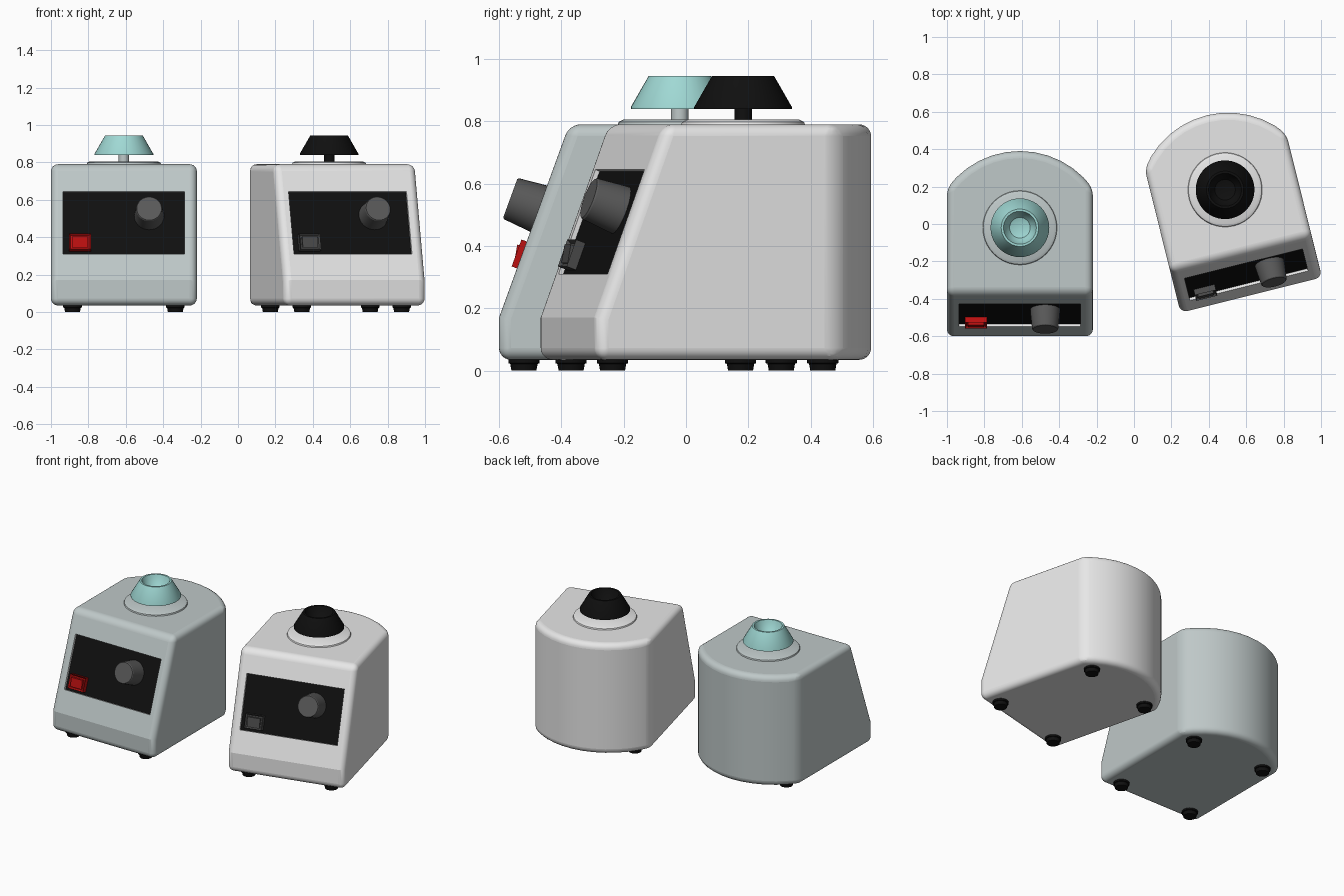
import bpy, bmesh, math
from mathutils import Matrix, Vector

old = bpy.data.objects.get("Cube")
if old:
    bpy.data.objects.remove(old)


def material(name, rgb):
    m = bpy.data.materials.new(name)
    m.use_nodes = True
    m.diffuse_color = (*rgb, 1)
    m.node_tree.nodes["Principled BSDF"].inputs["Base Color"].default_value = (*rgb, 1)
    return m


GREY = material("blue grey shell", (.52, .58, .58))
WHITE = material("off white shell", (.8, .8, .8))
TRIM = material("white trim", (.95, .95, .95))
BLACK = material("black", (.005, .005, .005))
DIAL = material("dark grey", (.1, .1, .1))
TEAL = material("teal rubber", (.35, .69, .66))
RED = material("red", (.5, .005, .005))
SWITCH = material("switch grey", (.07, .07, .07))

HALF, FRONT, SIDE_END, BACK = .39, -.58, .21, .41
BASE, KINK, TOP = .035, .17, .79
SLOPE = math.radians(20)


def front_y(z):
    return FRONT + (z - KINK) * math.tan(SLOPE)


def make(name, bm, mats, matrix, angle=30):
    bmesh.ops.recalc_face_normals(bm, faces=bm.faces[:])
    mesh = bpy.data.meshes.new(name)
    bm.to_mesh(mesh)
    bm.free()
    obj = bpy.data.objects.new(name, mesh)
    bpy.context.collection.objects.link(obj)
    for m in mats:
        mesh.materials.append(m)
    obj.matrix_world = matrix
    smooth(obj, angle)
    return obj


def smooth(obj, angle):
    bpy.ops.object.select_all(action='DESELECT')
    obj.select_set(True)
    bpy.context.view_layer.objects.active = obj
    bpy.ops.object.shade_smooth_by_angle(angle=math.radians(angle))


def lathe(name, profile, mat, matrix, n=40):
    """Turn (radius, height) points about the local z axis and cap both ends."""
    bm = bmesh.new()
    rings = [[bm.verts.new((r * math.cos(i * math.tau / n), r * math.sin(i * math.tau / n), z))
              for i in range(n)] for r, z in profile]
    for a, b in zip(rings, rings[1:]):
        for i in range(n):
            j = (i + 1) % n
            bm.faces.new((a[i], a[j], b[j], b[i]))
    bm.faces.new(rings[0])
    bm.faces.new(rings[-1])
    return make(name, bm, [mat], matrix)


def box(size, centre):
    bm = bmesh.new()
    bmesh.ops.create_cube(bm, size=1, matrix=Matrix.Translation(centre) @ Matrix.Diagonal((*size, 1)))
    return bm


def shell(name, mat, matrix, panel):
    # Plan with a curved back, raised to a sloping front
    rise = BACK - SIDE_END
    radius = (HALF ** 2 + rise ** 2) / (2 * rise)
    span = math.asin(HALF / radius)
    arc = [(radius * math.sin(a), BACK - radius + radius * math.cos(a))
           for a in (span * (1 - i / 6) for i in range(13))]
    bm = bmesh.new()

    def ring(z):
        y = front_y(max(z, KINK))
        return [bm.verts.new((x, v, z)) for x, v in [(-HALF, y), (HALF, y)] + arc]

    low, high = ring(BASE), ring(TOP)
    left, right = [bm.verts.new((x, FRONT, KINK)) for x in (-HALF, HALF)]
    bm.faces.new(low)
    bm.faces.new(high)
    bm.faces.new((low[0], low[1], right, left))
    bm.faces.new((left, right, high[1], high[0]))
    bm.faces.new((low[1], low[2], high[2], high[1], right))
    bm.faces.new((low[0], low[-1], high[-1], high[0], left))
    for i in range(2, len(low) - 1):
        bm.faces.new((low[i], low[i + 1], high[i + 1], high[i]))
    mats = [mat, TRIM, BLACK]
    body = make(name, bm, mats, matrix)
    bevel = body.modifiers.new("rounded edges", 'BEVEL')
    bevel.width, bevel.segments = .038, 6
    bevel.limit_method, bevel.angle_limit = 'ANGLE', math.radians(25)

    # Recess for the control panel
    bm = box((.65, .356, .1), (0, 0, .035))
    for f in bm.faces:
        f.material_index = 2 if f.normal.z < -.5 else 1
    cutter = make("panel_cutter", bm, mats, matrix @ panel)
    cut = body.modifiers.new("panel recess", 'BOOLEAN')
    cut.operation, cut.solver, cut.object = 'DIFFERENCE', 'EXACT', cutter
    bpy.context.view_layer.update()
    done = bpy.data.meshes.new_from_object(
        body.evaluated_get(bpy.context.evaluated_depsgraph_get()))
    body.modifiers.clear()
    body.data = done
    bpy.data.objects.remove(cutter)
    smooth(body, 18)
    weighted = body.modifiers.new("even shading", 'WEIGHTED_NORMAL')
    weighted.keep_sharp = True


def mixer(prefix, place, body_mat, cup_mat, stem_mat, switch_mat):
    mid = .4775
    panel = Matrix.Translation((0, front_y(mid), mid)) @ Matrix.Rotation(math.pi / 2 - SLOPE, 4, 'X')
    shell(prefix + "_body", body_mat, place, panel)

    # Top plate, stem and cup
    lathe(prefix + "_top_plate", [(.2, TOP - .004), (.196, .798), (.182, .805)], body_mat, place)
    lathe(prefix + "_stem", [(.028, .8), (.028, .85)], stem_mat, place, 24)
    lathe(prefix + "_cup", [(.03, .84), (.157, .84), (.157, .846), (.1, .945), (.088, .945),
                            (.083, .93), (.07, .9), (.055, .88), (.03, .872)], cup_mat, place)

    # Feet
    for x, side in ((-.275, "right"), (.275, "left")):
        for y, end in ((-.5, "front"), (.195, "rear")):
            lathe(f"{prefix}_{end}_{side}_foot", [(.04, 0), (.044, .022), (.05, .024), (.05, .045)],
                  BLACK, place @ Matrix.Translation((x, y, 0)), 24)

    # Speed dial
    lathe(prefix + "_dial", [(.08, -.016), (.078, .01), (.07, .092), (.066, .097)], DIAL,
          place @ panel @ Matrix.Translation((.135, .045, 0)), 32)

    # Power switch: frame with a sunken middle and a tilted rocker
    spot = place @ panel @ Matrix.Translation((-.235, -.113, 0))
    bm = box((.116, .092, .034), (0, 0, .001))
    front = [f for f in bm.faces if f.normal.z > .5]
    bmesh.ops.inset_region(bm, faces=front, thickness=.012, depth=0)
    bmesh.ops.translate(bm, verts=front[0].verts[:], vec=Vector((0, 0, -.012)))
    make(prefix + "_switch_frame", bm, [switch_mat], spot)
    make(prefix + "_switch_rocker", box((.084, .06, .02), (0, 0, .01)), [switch_mat],
         spot @ Matrix.Rotation(math.radians(10), 4, 'X'))


mixer("grey_mixer", Matrix.Translation((-.61, -.02, 0)), GREY, TEAL, GREY, RED)
mixer("white_mixer", Matrix.Translation((.487, .183, 0)) @ Matrix.Rotation(math.radians(14), 4, 'Z'),
      WHITE, BLACK, BLACK, SWITCH)
